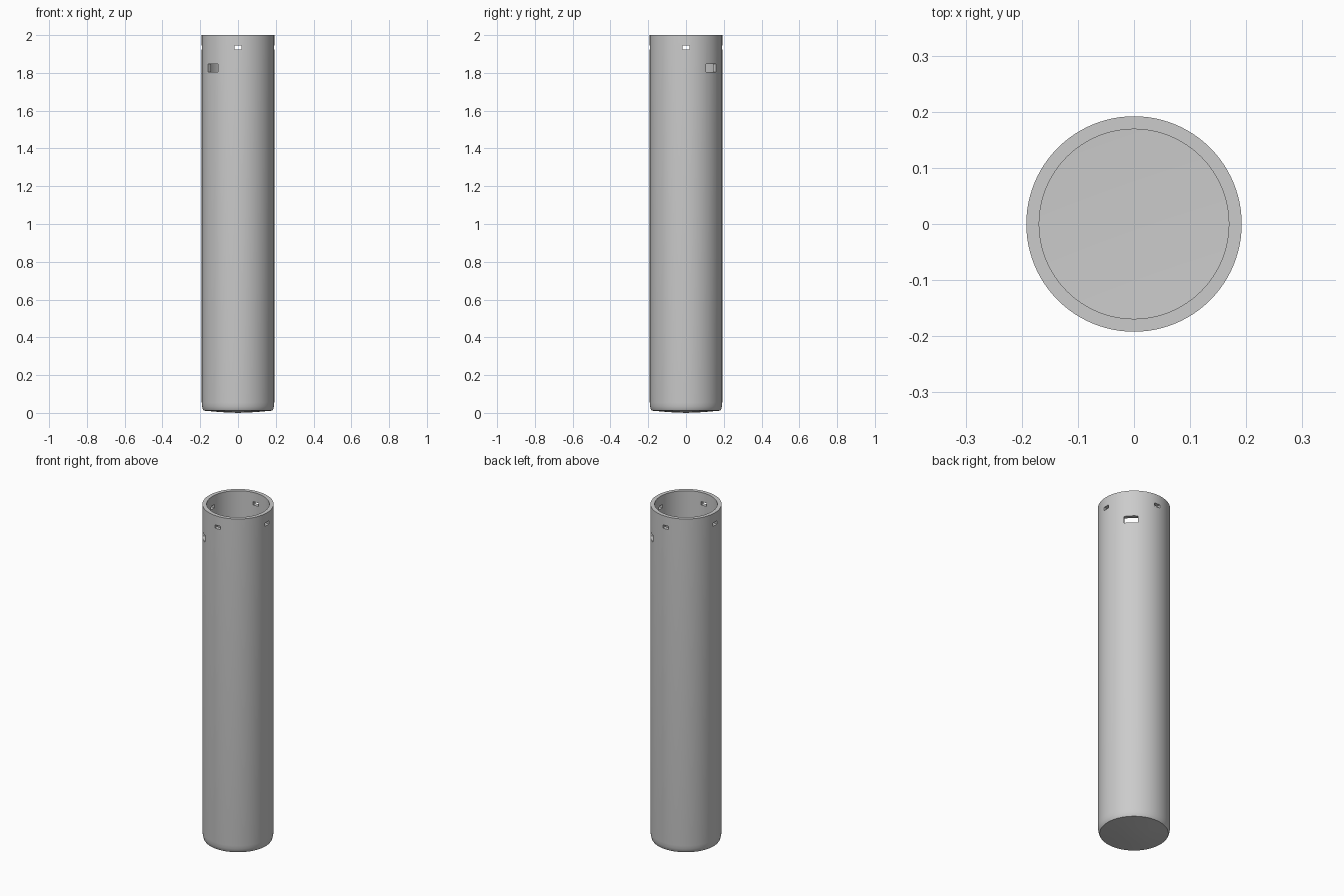
import bpy, bmesh, math

if "Cube" in bpy.data.objects:
    bpy.data.objects.remove(bpy.data.objects["Cube"])

SIDES = 96

# Closed tube: profile revolved around z, outside then inside
profile = [(0, 0), (0.09, 0.004), (0.182, 0.012), (0.186, 0.018), (0.19, 0.035), (0.192, 0.055),
           (0.192, 2.0), (0.169, 2.0), (0.169, 0.03), (0, 0.025)]
bm = bmesh.new()
rings = []
for r, z in profile:
    if r == 0:
        rings.append([bm.verts.new((0, 0, z))] * SIDES)
    else:
        rings.append([bm.verts.new((r * math.cos(2 * math.pi * i / SIDES),
                                    r * math.sin(2 * math.pi * i / SIDES), z))
                      for i in range(SIDES)])
for a, b in zip(rings, rings[1:]):
    for i in range(SIDES):
        j = (i + 1) % SIDES
        bm.faces.new(list(dict.fromkeys((a[i], a[j], b[j], b[i]))))
bmesh.ops.recalc_face_normals(bm, faces=bm.faces[:])
mesh = bpy.data.meshes.new("tube")
bm.to_mesh(mesh)
bm.free()
tube = bpy.data.objects.new("tube", mesh)
bpy.context.collection.objects.link(tube)


def cut_slot(name, angle, z, width, height):
    """Cut a rectangular window through the wall at the given angle."""
    a = math.radians(angle)
    bpy.ops.mesh.primitive_cube_add(size=1, rotation=(0, 0, a),
                                    location=(0.18 * math.cos(a), 0.18 * math.sin(a), z))
    cutter = bpy.context.object
    cutter.name = name
    cutter.scale = (0.12, width, height)
    mod = tube.modifiers.new(name, 'BOOLEAN')
    mod.operation = 'DIFFERENCE'
    mod.solver = 'EXACT'
    mod.object = cutter
    bpy.context.view_layer.objects.active = tube
    bpy.ops.object.modifier_apply(modifier=mod.name)
    bpy.data.objects.remove(cutter)


# Four small slots near the rim, two larger ones below on a diagonal
for k in range(4):
    cut_slot("rim_slot_cutter", 90 * k, 1.935, 0.037, 0.02)
for angle in (45, 225):
    cut_slot("strap_slot_cutter", angle, 1.826, 0.074, 0.04)

# Smooth wall, crisp rim and slots
bpy.ops.object.select_all(action='DESELECT')
tube.select_set(True)
bpy.context.view_layer.objects.active = tube
bpy.ops.object.shade_smooth_by_angle(angle=math.radians(30))
